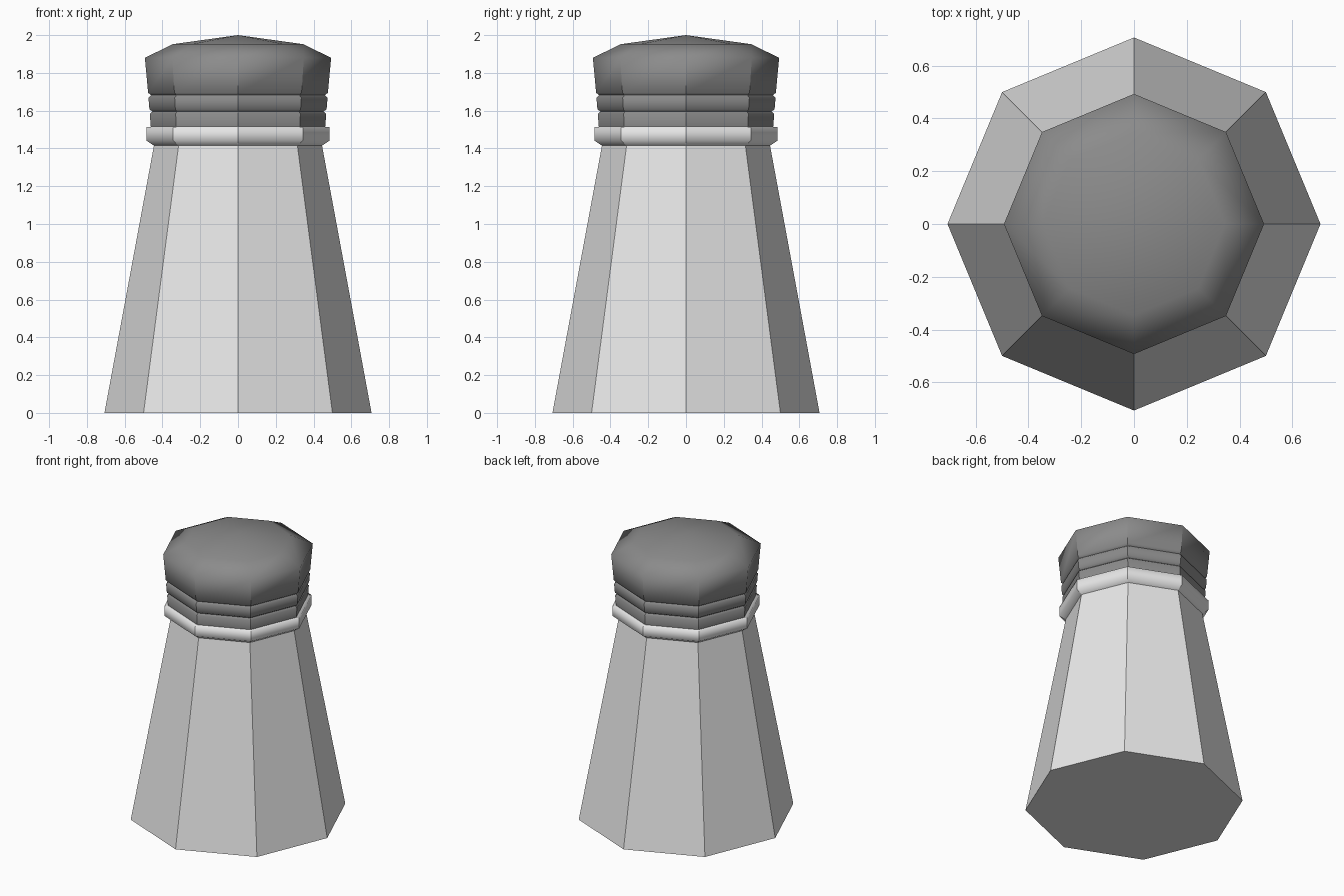
import bpy
import bmesh
from math import cos, sin, pi

SIDES = 8
cube = bpy.data.objects.get("Cube")
if cube:
    bpy.data.objects.remove(cube, do_unlink=True)


def make_material(name, value):
    mat = bpy.data.materials.new(name)
    mat.use_nodes = True
    colour = (value, value, value, 1)
    mat.diffuse_color = colour
    mat.node_tree.nodes["Principled BSDF"].inputs["Base Color"].default_value = colour
    return mat


def octagonal_part(name, profile, mat, sharp_rings=(), crease_top=99):
    """Sweep (radius, height) points round eight sides; corners below crease_top stay sharp."""
    bm = bmesh.new()
    rings = []
    for r, z in profile:
        if r == 0:
            rings.append([bm.verts.new((0, 0, z))] * SIDES)
        else:
            rings.append([bm.verts.new((r * cos(2 * pi * i / SIDES), r * sin(2 * pi * i / SIDES), z))
                          for i in range(SIDES)])
    for low, high in zip(rings, rings[1:]):
        for i in range(SIDES):
            j = (i + 1) % SIDES
            corners = dict.fromkeys((low[i], low[j], high[j], high[i]))
            bm.faces.new(list(corners))
    # Close the open ends
    bm.faces.new(rings[0][::-1])
    if profile[-1][0] > 0:
        bm.faces.new(rings[-1])
    for face in bm.faces:
        face.smooth = True
    for edge in bm.edges:
        za, zb = (v.co.z for v in edge.verts)
        if abs(za - zb) < 1e-5:
            edge.smooth = not any(abs(za - z) < 1e-4 for z in sharp_rings)
        else:
            edge.smooth = max(za, zb) > crease_top + 1e-4
    mesh = bpy.data.meshes.new(name)
    bm.to_mesh(mesh)
    bm.free()
    mesh.materials.append(mat)
    obj = bpy.data.objects.new(name, mesh)
    bpy.context.collection.objects.link(obj)
    return obj


glass = make_material("light grey", 0.8)
lid = make_material("dark grey", 0.26)

# Tapered body with a collar at the neck
octagonal_part("body", [(0.707, 0), (0.445, 1.415), (0.485, 1.442), (0.485, 1.512), (0.44, 1.517)],
               glass, sharp_rings=(0, 1.415, 1.517))

# Ribbed cap with a soft domed top
octagonal_part("cap", [(0.462, 1.515), (0.467, 1.583), (0.453, 1.595), (0.469, 1.607),
                       (0.474, 1.668), (0.460, 1.682), (0.476, 1.695), (0.493, 1.88),
                       (0.345, 1.952), (0, 2.0)],
               lid, sharp_rings=(1.515, 1.595, 1.682), crease_top=1.88)
